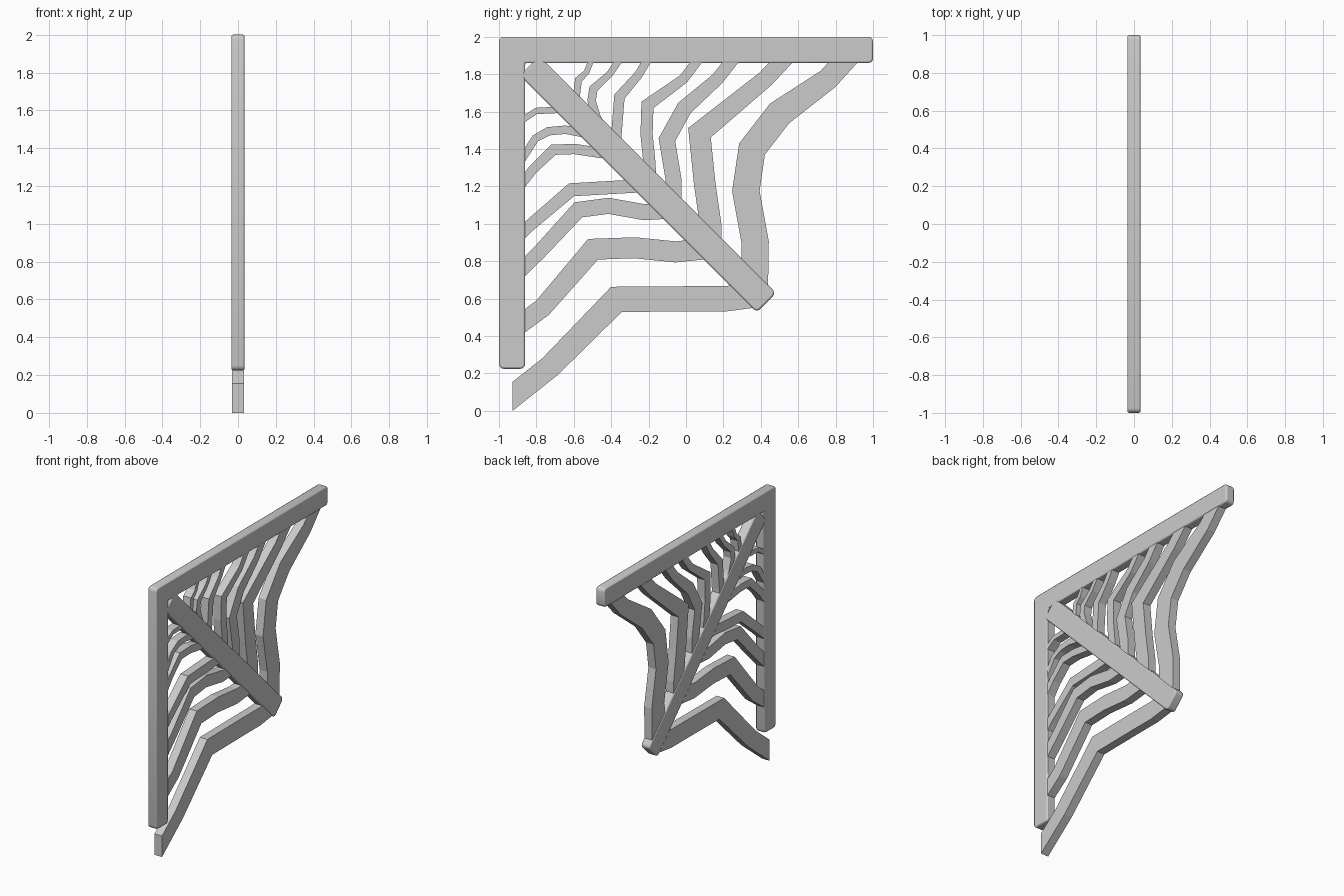
import bpy, bmesh
from mathutils import Vector

if "Cube" in bpy.data.objects:
    bpy.data.objects.remove(bpy.data.objects["Cube"])

FRAME_HALF = 0.035   # half thickness of the beams
STRAND_HALF = 0.031  # half thickness of the web strands


def finish(bm, name):
    bmesh.ops.recalc_face_normals(bm, faces=bm.faces)
    mesh = bpy.data.meshes.new(name)
    bm.to_mesh(mesh)
    bm.free()
    obj = bpy.data.objects.new(name, mesh)
    bpy.context.collection.objects.link(obj)
    return obj


def beam(name, outline):
    """Extrude a (y, z) outline, round its convex corners, soften the rims."""
    bm = bmesh.new()
    face = bm.faces.new([bm.verts.new((-FRAME_HALF, y, z)) for y, z in outline])
    new = bmesh.ops.extrude_face_region(bm, geom=[face])["geom"]
    bmesh.ops.translate(bm, vec=(2 * FRAME_HALF, 0, 0),
                        verts=[g for g in new if isinstance(g, bmesh.types.BMVert)])
    bmesh.ops.recalc_face_normals(bm, faces=bm.faces)
    corners = [e for e in bm.edges
               if abs(e.verts[0].co.x - e.verts[1].co.x) > 0.01
               and e.calc_face_angle_signed() > 0]
    bmesh.ops.bevel(bm, geom=corners, offset=0.025, segments=3, profile=0.5,
                    affect='EDGES')
    obj = finish(bm, name)
    mod = obj.modifiers.new("soft_rim", 'BEVEL')
    mod.width = 0.009
    mod.segments = 2
    mod.limit_method = 'ANGLE'
    mod.angle_limit = 0.9
    bpy.ops.object.select_all(action='DESELECT')
    obj.select_set(True)
    bpy.context.view_layer.objects.active = obj
    bpy.ops.object.shade_smooth_by_angle(angle=0.6)


def strand(name, width, points, axis, taper):
    """Flat mitred band along (y, z) points; its first end is cut along axis."""
    pts = [Vector(p) for p in points]
    dirs = [(b - a).normalized() for a, b in zip(pts, pts[1:])]
    norms = [Vector((-d.y, d.x)) for d in dirs]
    bm = bmesh.new()
    rings = []
    for i, p in enumerate(pts):
        half = width / 2 * (taper if i < 2 else 1)
        if i == 0:
            m, n = Vector(axis), norms[0]
        else:
            n = norms[i - 1]
            m = (n + norms[min(i, len(norms) - 1)]).normalized()
        off = m * (half / m.dot(n))
        a, b = p + off, p - off
        rings.append([bm.verts.new((x, q.x, q.y)) for x, q in
                      ((-STRAND_HALF, a), (STRAND_HALF, a),
                       (STRAND_HALF, b), (-STRAND_HALF, b))])
    for r, s in zip(rings, rings[1:]):
        for k in range(4):
            j = (k + 1) % 4
            bm.faces.new((r[k], r[j], s[j], s[k]))
    bm.faces.new(rings[0])
    bm.faces.new(rings[-1])
    finish(bm, name)


# L-shaped frame and diagonal brace
beam("corner_frame", [(-1, 0.225), (-0.86, 0.225), (-0.86, 1.86),
                      (1, 1.86), (1, 2), (-1, 2)])
start, end = Vector((-0.837, 1.845)), Vector((0.43, 0.578))
side = Vector((1, 1)).normalized() * 0.0735
beam("diagonal_brace", [start - side, end - side, end + side, start + side])

# Strands between the top beam and the brace, outermost first
upper = [
    (0.145, [(.90, 1.93), (.76, 1.775), (.50, 1.59), (.353, 1.40),
             (.32, 1.175), (.37, .90), (.366, .65)]),
    (0.115, [(.57, 1.93), (.425, 1.775), (.072, 1.487), (.10, 1.214),
             (.131, 1.0), (.131, .92)]),
    (0.085, [(.29, 1.93), (.168, 1.775), (-.008, 1.62), (-.102, 1.45),
             (-.067, 1.24), (-.067, 1.11)]),
    (0.065, [(.104, 1.93), (-.013, 1.775), (-.206, 1.636), (-.211, 1.48),
             (-.195, 1.32), (-.19, 1.2)]),
    (0.056, [(-.174, 1.93), (-.254, 1.797), (-.356, 1.68), (-.372, 1.48),
             (-.372, 1.38)]),
    (0.045, [(-.318, 1.93), (-.409, 1.80), (-.495, 1.722), (-.505, 1.658),
             (-.479, 1.572), (-.44, 1.50)]),
    (0.037, [(-.484, 1.93), (-.532, 1.81), (-.575, 1.77), (-.586, 1.68),
             (-.57, 1.60)]),
]
for i, (w, pts) in enumerate(upper):
    strand(f"upper_strand_{i + 1}", w, pts, (1, 0), 0.8)

# Strands between the upright and the brace, outermost first
lower = [
    (0.135, [(-.928, .077), (-.725, .238), (-.372, .596), (.03, .599),
             (.211, .599), (.37, .62)]),
    (0.112, [(-.928, .433), (-.767, .551), (-.497, .864), (-.275, .872),
             (-.056, .85), (.09, .865)]),
    (0.085, [(-.928, .706), (-.783, .85), (-.575, 1.075), (-.414, 1.096),
             (-.222, 1.062), (-.09, 1.07)]),
    (0.07, [(-.928, .904), (-.837, .99), (-.612, 1.182), (-.297, 1.20),
            (-.2, 1.205)]),
    (0.055, [(-.928, 1.15), (-.82, 1.289), (-.709, 1.396), (-.596, 1.40),
             (-.463, 1.38), (-.38, 1.385)]),
    (0.045, [(-.928, 1.267), (-.805, 1.457), (-.735, 1.495), (-.644, 1.503),
             (-.559, 1.487), (-.49, 1.497)]),
    (0.036, [(-.928, 1.52), (-.80, 1.604), (-.714, 1.607), (-.62, 1.625)]),
]
for i, (w, pts) in enumerate(lower):
    strand(f"lower_strand_{i + 1}", w, pts, (0, 1), 0.9)
